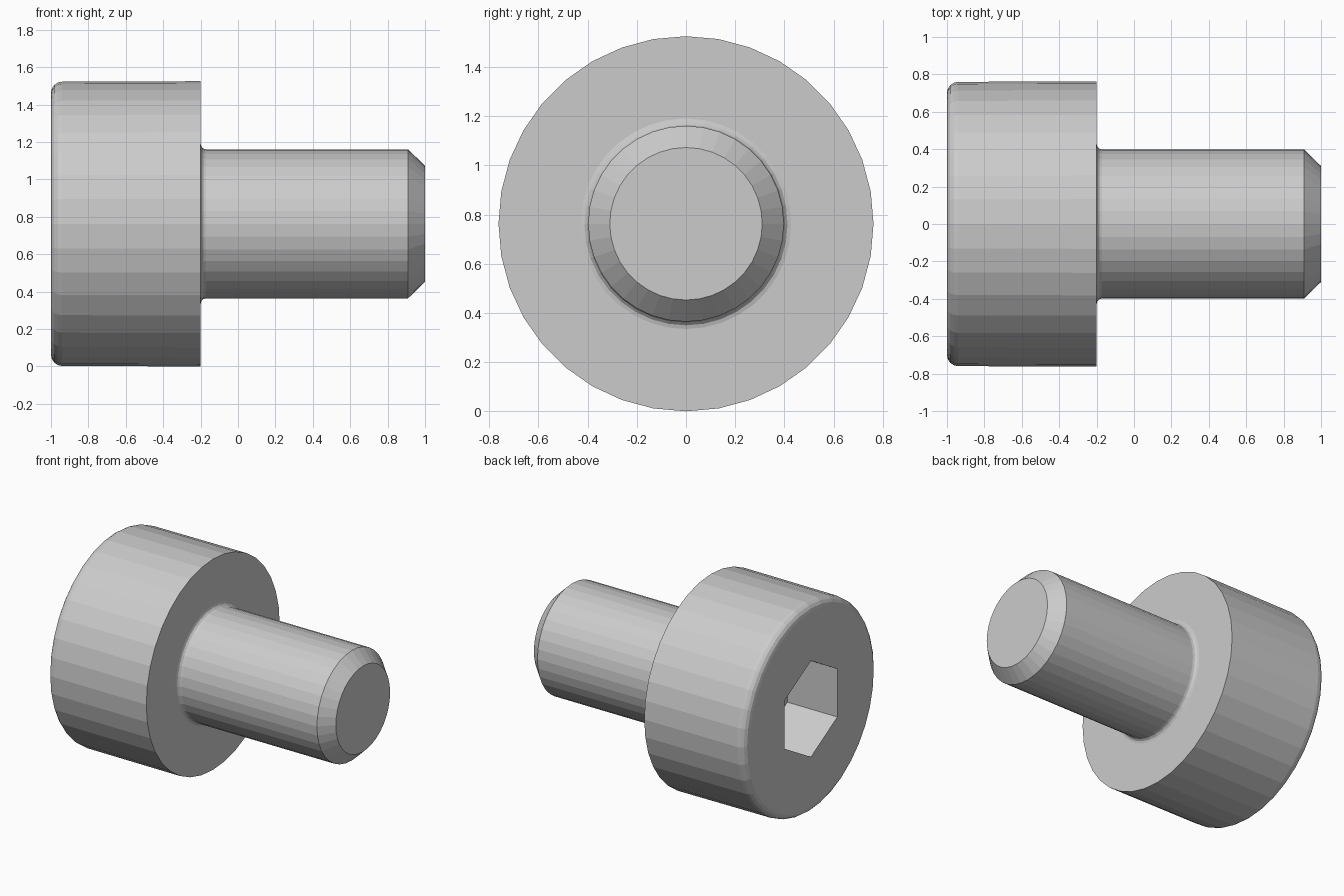
import bpy, bmesh
from math import sin, cos, pi, radians

if "Cube" in bpy.data.objects:
    bpy.data.objects.remove(bpy.data.objects["Cube"])

SEGMENTS = 36
AXIS_Z = 0.7625


def ring(bm, x, radius, hexagonal=False):
    """Ring around the x axis; a hexagonal ring has corners at top and bottom."""
    verts = []
    for i in range(SEGMENTS):
        a = 2 * pi * i / SEGMENTS
        r = radius
        if hexagonal:
            r *= cos(pi / 6) / cos(a % (pi / 3) - pi / 6)
        verts.append(bm.verts.new((x, r * sin(a), AXIS_Z + r * cos(a))))
    return verts


# Profile from socket floor, over the head, to the shank tip: x, radius, hexagonal
profile = [(-0.60, 0.348, True), (-1.0, 0.348, True)]

# Rounded outer edge of the head
fillet = 0.06
for deg in (0, 22.5, 45, 67.5, 90):
    t = radians(deg)
    profile.append((-1 + fillet * (1 - sin(t)), 0.70 + fillet * cos(t), False))
profile[2:] = profile[:1:-1]
profile.append((-0.2, AXIS_Z, False))

# Small neck fillet under the head, then shank with chamfered tip
for deg in (0, 30, 60, 90):
    t = radians(deg)
    profile.append((-0.17 - 0.03 * cos(t), 0.428 - 0.03 * sin(t), False))
profile += [(0.91, 0.398, False), (1.0, 0.31, False)]

bm = bmesh.new()
rings = [ring(bm, *p) for p in profile]
for a, b in zip(rings, rings[1:]):
    for i in range(SEGMENTS):
        j = (i + 1) % SEGMENTS
        bm.faces.new((a[i], a[j], b[j], b[i]))
bm.faces.new(rings[0])
bm.faces.new(rings[-1])
bmesh.ops.recalc_face_normals(bm, faces=bm.faces)

mesh = bpy.data.meshes.new("socket_head_screw")
bm.to_mesh(mesh)
bm.free()
screw = bpy.data.objects.new("socket_head_screw", mesh)
bpy.context.collection.objects.link(screw)
